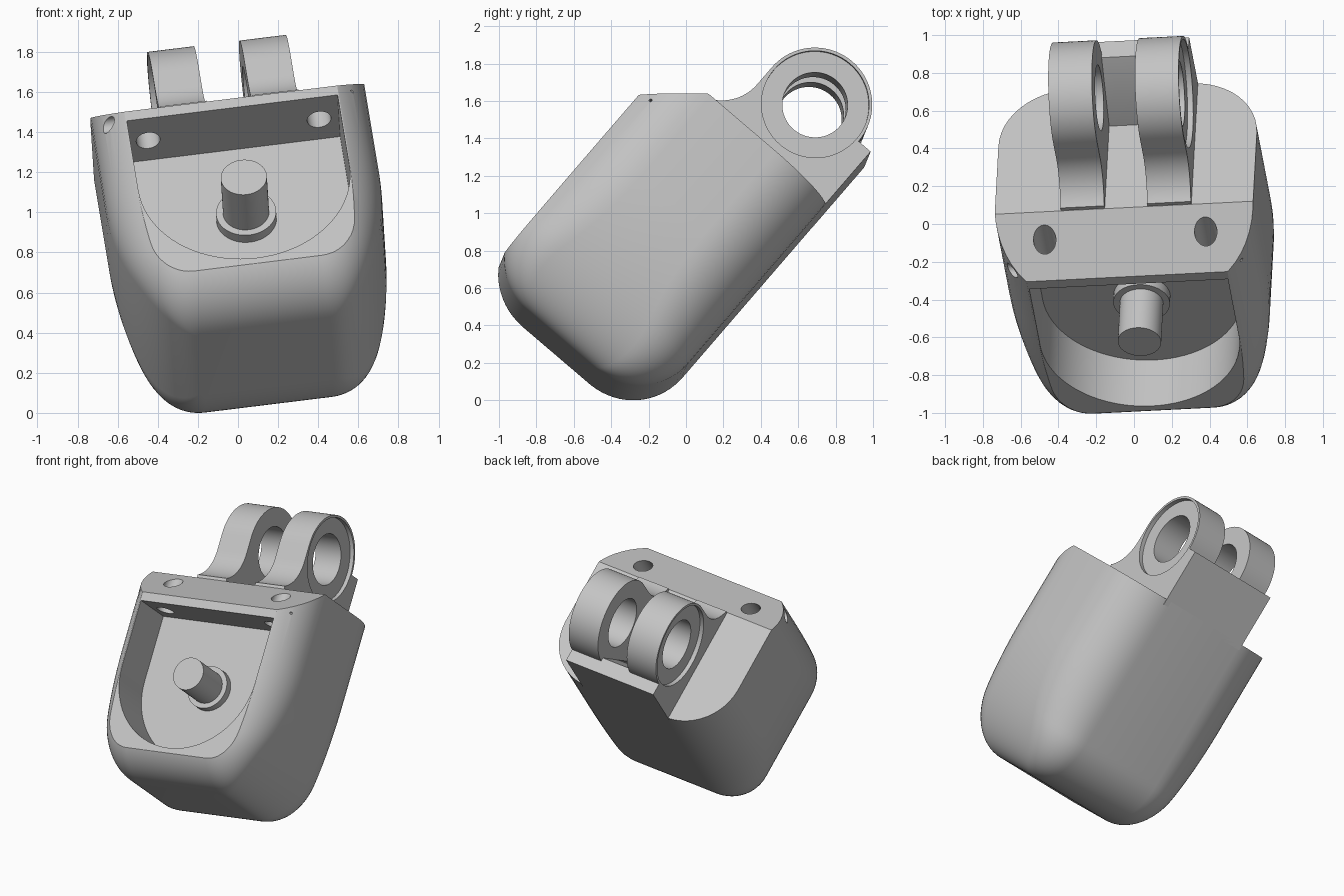
import bpy, bmesh, math
from mathutils import Vector, Matrix

if "Cube" in bpy.data.objects:
    bpy.data.objects.remove(bpy.data.objects["Cube"])

# Tilted frame of the part: width, length and depth directions
W = Vector((0.991, 0.05, 0.122)).normalized()
L = Vector((-0.125, 0.648, 0.751))
L = (L - W * L.dot(W)).normalized()
D = W.cross(L)
FRAME = Matrix((W, L, D)).transposed().to_4x4() @ Matrix.Translation((0.141, 0, 0))

grey = bpy.data.materials.new("plain grey")
grey.use_nodes = True
tone = (0.55, 0.55, 0.55, 1)
grey.diffuse_color = tone
grey.node_tree.nodes["Principled BSDF"].inputs["Base Color"].default_value = tone


def make(name, bm):
    bmesh.ops.recalc_face_normals(bm, faces=bm.faces)
    mesh = bpy.data.meshes.new(name)
    bm.to_mesh(mesh)
    bm.free()
    mesh.materials.append(grey)
    ob = bpy.data.objects.new(name, mesh)
    bpy.context.collection.objects.link(ob)
    return ob


def prism(name, points, step):
    bm = bmesh.new()
    face = bm.faces.new([bm.verts.new(p) for p in points])
    out = bmesh.ops.extrude_face_region(bm, geom=[face])
    moved = [g for g in out["geom"] if isinstance(g, bmesh.types.BMVert)]
    bmesh.ops.translate(bm, verts=moved, vec=step)
    return make(name, bm)


def rod(name, start, end, r, n=64):
    # Round bar between two points
    start, end = Vector(start), Vector(end)
    axis = end - start
    side = axis.orthogonal().normalized()
    up = axis.normalized().cross(side)
    turns = [2 * math.pi * i / n for i in range(n)]
    return prism(name, [start + r * (side * math.cos(t) + up * math.sin(t)) for t in turns], axis)


def arc(cx, cy, r, a0, a1, n=24):
    angles = [math.radians(a0 + (a1 - a0) * i / n) for i in range(n + 1)]
    return [(cx + r * math.cos(t), cy + r * math.sin(t)) for t in angles]


def inset(height, width, rise):
    # How far an elliptical bottom round draws a wall in at a given height
    if height >= rise:
        return 0
    return width * (1 - math.sqrt(1 - (1 - height / rise) ** 2))


def cut(ob, cutter):
    mod = ob.modifiers.new("cut", 'BOOLEAN')
    mod.operation = 'DIFFERENCE'
    mod.solver = 'EXACT'
    mod.object = cutter
    bpy.context.view_layer.update()
    bpy.context.view_layer.objects.active = ob
    bpy.ops.object.modifier_apply(modifier=mod.name)
    bpy.data.objects.remove(cutter)


# Housing: lofted rounded sections, sides sweeping in to a narrower bottom
HALF, FLAT, BASE, BACK, FRONT, END = 0.69, 0.32, -0.245, 0.10, 1.23, 1.23
SWEEP, STATIONS = 0.9, 30
bm = bmesh.new()
rings = []
heights = [SWEEP * (1 - math.cos(math.pi / 2 * i / STATIONS)) for i in range(STATIONS + 1)]
for h in heights + [END - BASE]:
    half = HALF - inset(h, 0.35, SWEEP)
    r = half - FLAT
    back = BACK + inset(h, 0.35, 0.35) + r
    front = 1.30 - inset(h, 0.37, 0.37) - r
    x = half - r
    section = (arc(x, front, r, 0, 90, 12) + arc(-x, front, r, 90, 180, 12)
               + arc(-x, back, r, 180, 270, 12) + arc(x, back, r, 270, 360, 12))
    rings.append([bm.verts.new((px, BASE + h, pz)) for px, pz in section])
for a, b in zip(rings, rings[1:]):
    for i in range(len(a)):
        j = (i + 1) % len(a)
        bm.faces.new((a[i], a[j], b[j], b[i]))
bm.faces.new(rings[0])
bm.faces.new(rings[-1])

# Flat front and sloped shoulder
for point, normal in (((0, 0, FRONT), (0, 0, 1)), ((0, END, 0.945), (0, 0.28, 0.225))):
    bmesh.ops.bisect_plane(bm, geom=bm.verts[:] + bm.edges[:] + bm.faces[:], dist=1e-5,
                           plane_co=point, plane_no=normal, clear_outer=True)
    bmesh.ops.holes_fill(bm, edges=[e for e in bm.edges if e.is_boundary], sides=0)
housing = make("housing", bm)

# Pocket with a half-round lower end
FLOOR, WALL, MID, POCKET = 0.91, 0.94, 0.475, 0.53
outline = [(POCKET, WALL), (-POCKET, WALL)] + arc(0, MID, POCKET, 180, 360, 40)
cut(housing, prism("pocket_cutter", [(x, y, FLOOR) for x, y in outline], (0, 0, 1)))

# Screw holes through the shoulder and cross holes from the sides
for s in (-1, 1):
    cut(housing, rod("screw_cutter", (s * 0.43, 0.9, 1.06), (s * 0.43, 1.4, 1.06), 0.06, 40))
cut(housing, rod("cross_cutter", (-0.8, 1.0, 1.145), (-0.43, 1.0, 1.145), 0.04, 32))
cut(housing, rod("vent_cutter", (0.8, 1.01, 1.16), (0.45, 1.01, 1.16), 0.008, 12))

parts = [housing]

# Centre post and its collar
parts.append(rod("post_collar", (0, MID, FLOOR - 0.02), (0, MID, 0.965), 0.15))
parts.append(rod("post", (0, MID, FLOOR - 0.02), (0, MID, 1.235), 0.115))

# Hinge lugs: ring, flared foot, bore and shallow outer recess
RING_D, RING_L, RING_R, INNER, OUTER, SHIFT = 0.49, 1.602, 0.305, 0.115, 0.348, 0.012
SINK, FOOT = 1.19, 0.25
edge = RING_D + RING_R
profile = [(BACK, SINK), (BACK, RING_L), (RING_D - RING_R, RING_L)]
profile += arc(RING_D, RING_L, RING_R, 180, 0, 40)[1:]
profile += arc(edge + FOOT, END + FOOT, FOOT, 180, 246, 14)
profile += [(profile[-1][0], SINK)]
for s, name in ((-1, "right_hinge_lug"), (1, "left_hinge_lug")):
    lug = prism(name, [(SHIFT + s * INNER, l, d) for d, l in profile],
                (s * (OUTER - INNER), 0, 0))
    cut(lug, rod("bore_cutter", (0, RING_L, RING_D), (s, RING_L, RING_D), 0.175))
    lip = SHIFT + s * (OUTER - 0.03)
    cut(lug, rod("recess_cutter", (lip, RING_L, RING_D), (s, RING_L, RING_D), 0.288))
    parts.append(lug)

# Tapered web joining the lugs along the back
web = [(BACK, SINK), (BACK, RING_L), (0.21, RING_L), (0.37, END), (0.37, SINK)]
parts.append(prism("hinge_web", [(SHIFT - INNER, l, d) for d, l in web], (2 * INNER, 0, 0)))

# Tilt everything into place and smooth the curved faces
for ob in parts:
    ob.data.transform(FRAME)
    bpy.ops.object.select_all(action='DESELECT')
    ob.select_set(True)
    bpy.context.view_layer.objects.active = ob
    bpy.ops.object.shade_smooth_by_angle(angle=math.radians(30))
